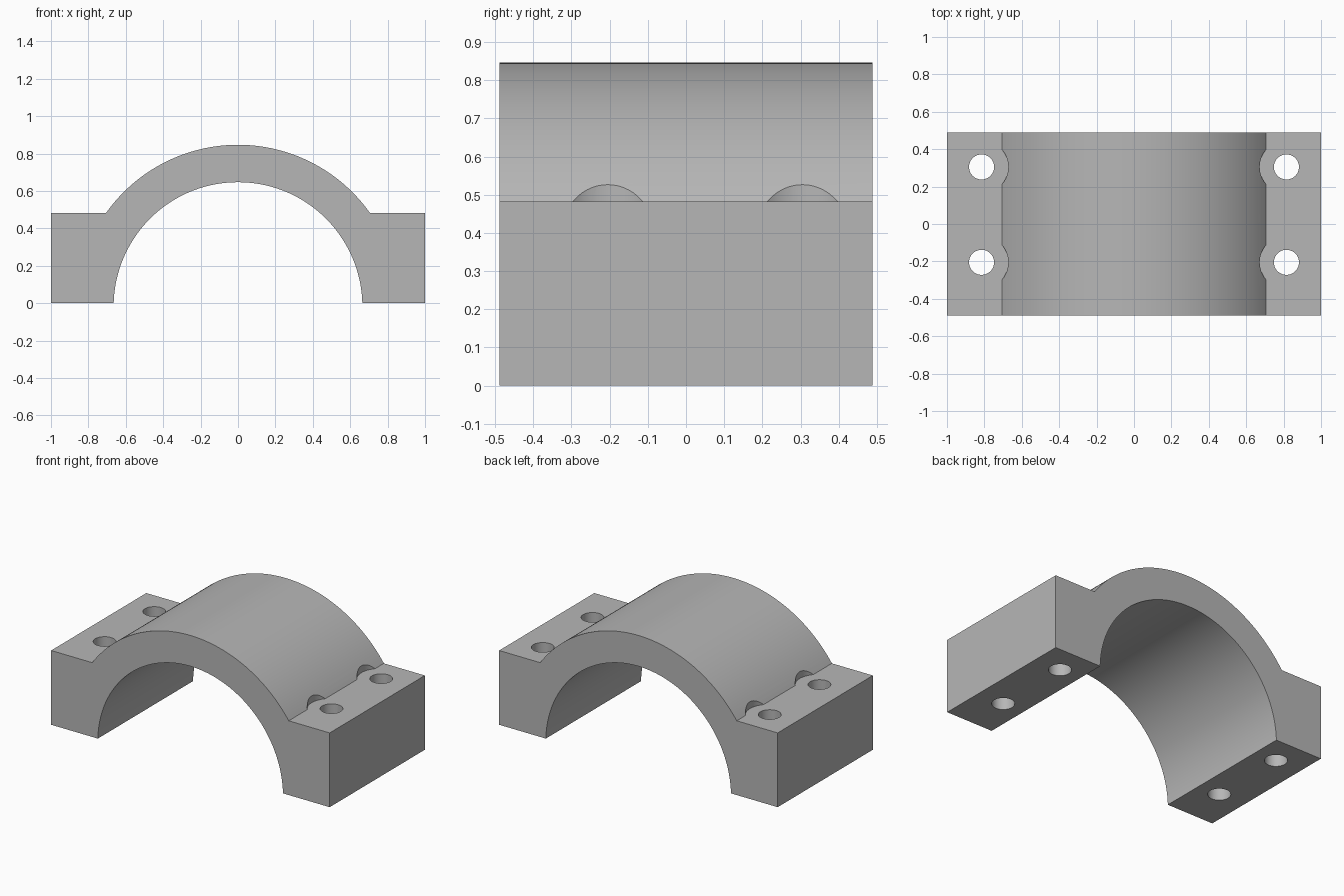
import bpy
import bmesh
from math import asin, acos, cos, sin, pi, radians

cube = bpy.data.objects.get("Cube")
if cube:
    bpy.data.objects.remove(cube, do_unlink=True)

# Main dimensions
HALF_W, HALF_D, PAD_TOP = 1.0, 0.488, 0.482
ARC_Z, R_IN, R_OUT = -0.018, 0.665, 0.865
HOLE_X, HOLE_YS = 0.815, (-0.205, 0.305)
HOLE_R, SEAT_R = 0.067, 0.143

grey = bpy.data.materials.new("plain grey")
grey.use_nodes = True
COLOUR = (0.47, 0.47, 0.47, 1)
grey.diffuse_color = COLOUR
grey.node_tree.nodes["Principled BSDF"].inputs["Base Color"].default_value = COLOUR


def arc(radius, start, end, steps):
    """Points on an arc about the bore axis."""
    angles = [start + (end - start) * i / steps for i in range(steps + 1)]
    return [(radius * cos(a), ARC_Z + radius * sin(a)) for a in angles]


def cylinder(name, x, y, radius, low, high):
    bpy.ops.mesh.primitive_cylinder_add(vertices=64, radius=radius, depth=high - low,
                                        location=(x, y, (low + high) / 2))
    obj = bpy.context.object
    obj.name = name
    obj.hide_render = True
    obj.data.materials.append(grey)
    return obj


# Cap profile: pads, outer arch and bore
pad_angle = asin((PAD_TOP - ARC_Z) / R_OUT)
foot_angle = asin(-ARC_Z / R_IN)
profile = [(HALF_W, 0), (HALF_W, PAD_TOP)]
profile += arc(R_OUT, pad_angle, pi - pad_angle, 64)
profile += [(-HALF_W, PAD_TOP), (-HALF_W, 0)]
profile += arc(R_IN, pi - foot_angle, foot_angle, 80)

bm = bmesh.new()
face = bm.faces.new([bm.verts.new((x, -HALF_D, z)) for x, z in profile])
extruded = bmesh.ops.extrude_face_region(bm, geom=[face])
top_verts = [v for v in extruded["geom"] if isinstance(v, bmesh.types.BMVert)]
bmesh.ops.translate(bm, verts=top_verts, vec=(0, 2 * HALF_D, 0))
bmesh.ops.recalc_face_normals(bm, faces=bm.faces)
mesh = bpy.data.meshes.new("bearing_cap")
bm.to_mesh(mesh)
bm.free()
mesh.materials.append(grey)
cap = bpy.data.objects.new("bearing_cap", mesh)
bpy.context.collection.objects.link(cap)

# Bolt holes, and round clearance seats cut into the arch above the pads
cutters = []
for side in (-1, 1):
    for y in HOLE_YS:
        cutters.append(cylinder("bolt_hole_cutter", side * HOLE_X, y, HOLE_R, -0.1, 0.7))
        cutters.append(cylinder("bolt_seat_cutter", side * HOLE_X, y, SEAT_R, PAD_TOP, 0.8))

bpy.ops.object.select_all(action="DESELECT")
cap.select_set(True)
bpy.context.view_layer.objects.active = cap
for cutter in cutters:
    cut = cap.modifiers.new("cut", "BOOLEAN")
    cut.operation = "DIFFERENCE"
    cut.solver = "EXACT"
    cut.object = cutter
    bpy.ops.object.modifier_apply(modifier=cut.name)
for cutter in cutters:
    bpy.data.objects.remove(cutter, do_unlink=True)

bpy.ops.object.shade_smooth_by_angle(angle=radians(25))
